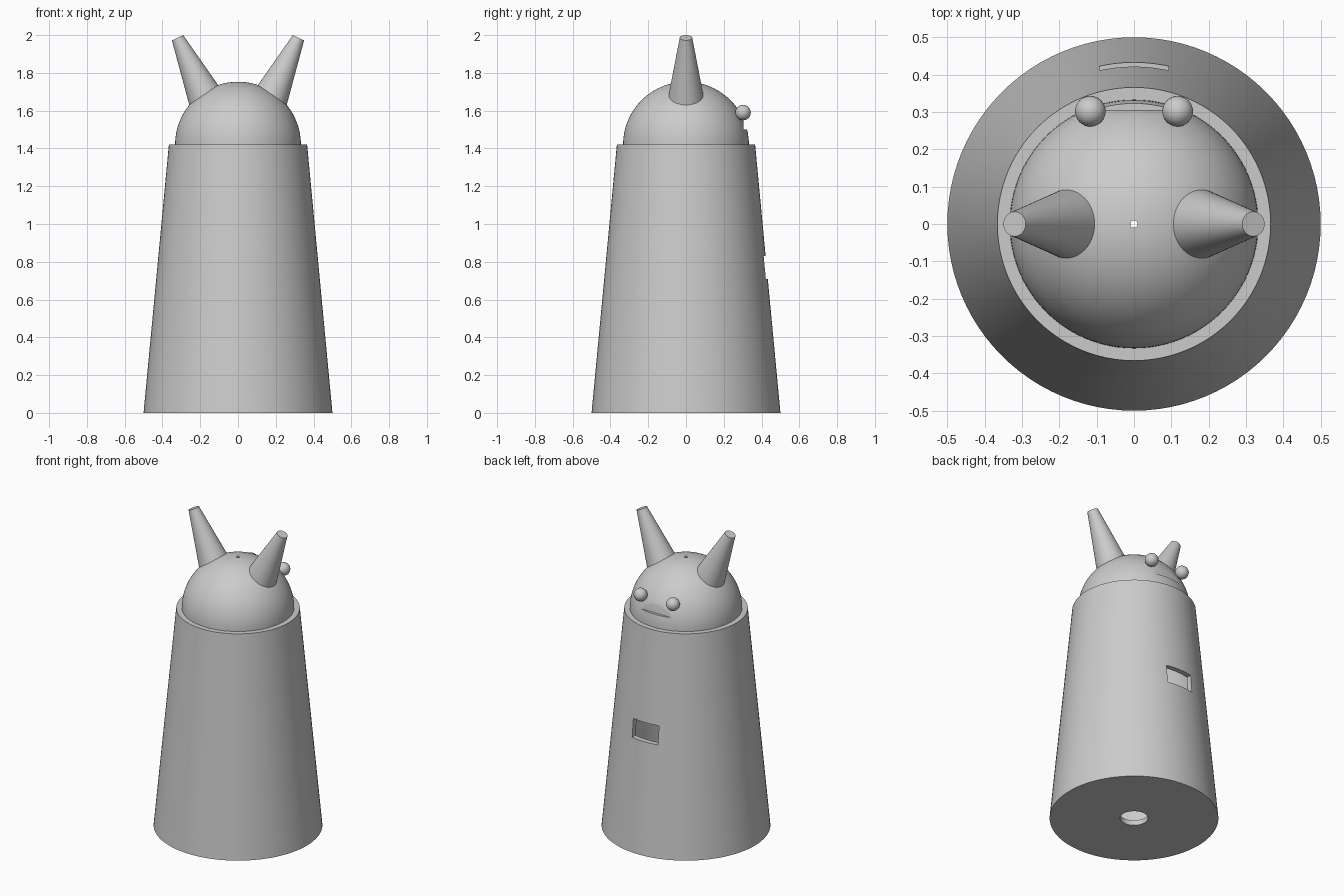
import bpy
import bmesh
from math import sin, cos, radians, pi
from mathutils import Vector

if "Cube" in bpy.data.objects:
    bpy.data.objects.remove(bpy.data.objects["Cube"], do_unlink=True)

grey = bpy.data.materials.new("plain grey")
grey.use_nodes = True
grey.diffuse_color = (0.6, 0.6, 0.6, 1)
grey.node_tree.nodes["Principled BSDF"].inputs["Base Color"].default_value = (0.6, 0.6, 0.6, 1)


def finish(obj, name):
    """Name, colour and smooth a part, keeping its edges sharp."""
    obj.name = name
    obj.data.materials.clear()
    obj.data.materials.append(grey)
    bpy.ops.object.select_all(action="DESELECT")
    obj.select_set(True)
    bpy.context.view_layer.objects.active = obj
    bpy.ops.object.shade_smooth_by_angle(angle=radians(30))
    return obj


def lathe(name, profile, steps=96):
    """Revolve a closed (radius, height) outline around the z axis."""
    bm = bmesh.new()
    verts = [bm.verts.new((r, 0, z)) for r, z in profile]
    edges = [bm.edges.new((verts[i - 1], verts[i])) for i in range(len(verts))]
    bmesh.ops.spin(bm, geom=verts + edges, cent=(0, 0, 0), axis=(0, 0, 1),
                   angle=2 * pi, steps=steps, use_duplicate=False)
    bmesh.ops.remove_doubles(bm, verts=bm.verts[:], dist=0.0001)
    bmesh.ops.recalc_face_normals(bm, faces=bm.faces[:])
    mesh = bpy.data.meshes.new(name)
    bm.to_mesh(mesh)
    bm.free()
    obj = bpy.data.objects.new(name, mesh)
    bpy.context.collection.objects.link(obj)
    return obj


def cut_box(obj, centre, size):
    """Cut a box-shaped opening, then remove the cutter."""
    bpy.ops.mesh.primitive_cube_add(size=1, location=centre)
    cutter = bpy.context.object
    cutter.scale = size
    cutter.hide_render = True
    mod = obj.modifiers.new("opening", "BOOLEAN")
    mod.operation = "DIFFERENCE"
    mod.solver = "EXACT"
    mod.object = cutter
    bpy.ops.object.select_all(action="DESELECT")
    obj.select_set(True)
    bpy.context.view_layer.objects.active = obj
    bpy.ops.object.modifier_apply(modifier=mod.name)
    bpy.data.objects.remove(cutter, do_unlink=True)


RIM = 1.42      # height of the rim, where the dome begins
DOME = 0.333
WALL = 0.033


def arc(radius, hole=0.01, n=24):
    """Quarter circle from the rim up to a small hole at the top."""
    end = pi / 2 - hole / radius
    return [(radius * cos(end * i / n), RIM + radius * sin(end * i / n)) for i in range(n + 1)]


# Hollow tapered body and dome, with a filling hole below and a pin hole on top
outside = [(0.083, 0), (0.5, 0), (0.366, RIM)] + arc(DOME)
inside = arc(DOME - WALL)[::-1] + [(0.335, RIM - WALL), (0.464, WALL), (0.083, WALL)]
body = lathe("body_and_dome", outside + inside)

# Window through the body wall and flat-backed mouth notch
cut_box(body, (0, 0.47, 0.77), (0.186, 0.24, 0.12))
cut_box(body, (0, 0.405, 1.53), (0.22, 0.2, 0.06))
finish(body, "body_and_dome")

# Horns and eyes, mirrored left and right
for side, label in ((1, "left"), (-1, "right")):
    tilt = radians(25)
    axis = Vector((side * sin(tilt), 0, cos(tilt)))
    tip = Vector((side * 0.32, 0, 1.986))
    length = 0.45
    bpy.ops.mesh.primitive_cone_add(vertices=64, radius1=0.112, radius2=0.033, depth=length,
                                    location=tip - axis * length / 2,
                                    rotation=(0, side * tilt, 0))
    finish(bpy.context.object, label + "_horn")

    bpy.ops.mesh.primitive_uv_sphere_add(segments=32, ring_count=16, radius=0.041,
                                         location=(side * 0.117, 0.302, 1.59))
    finish(bpy.context.object, label + "_eye")
